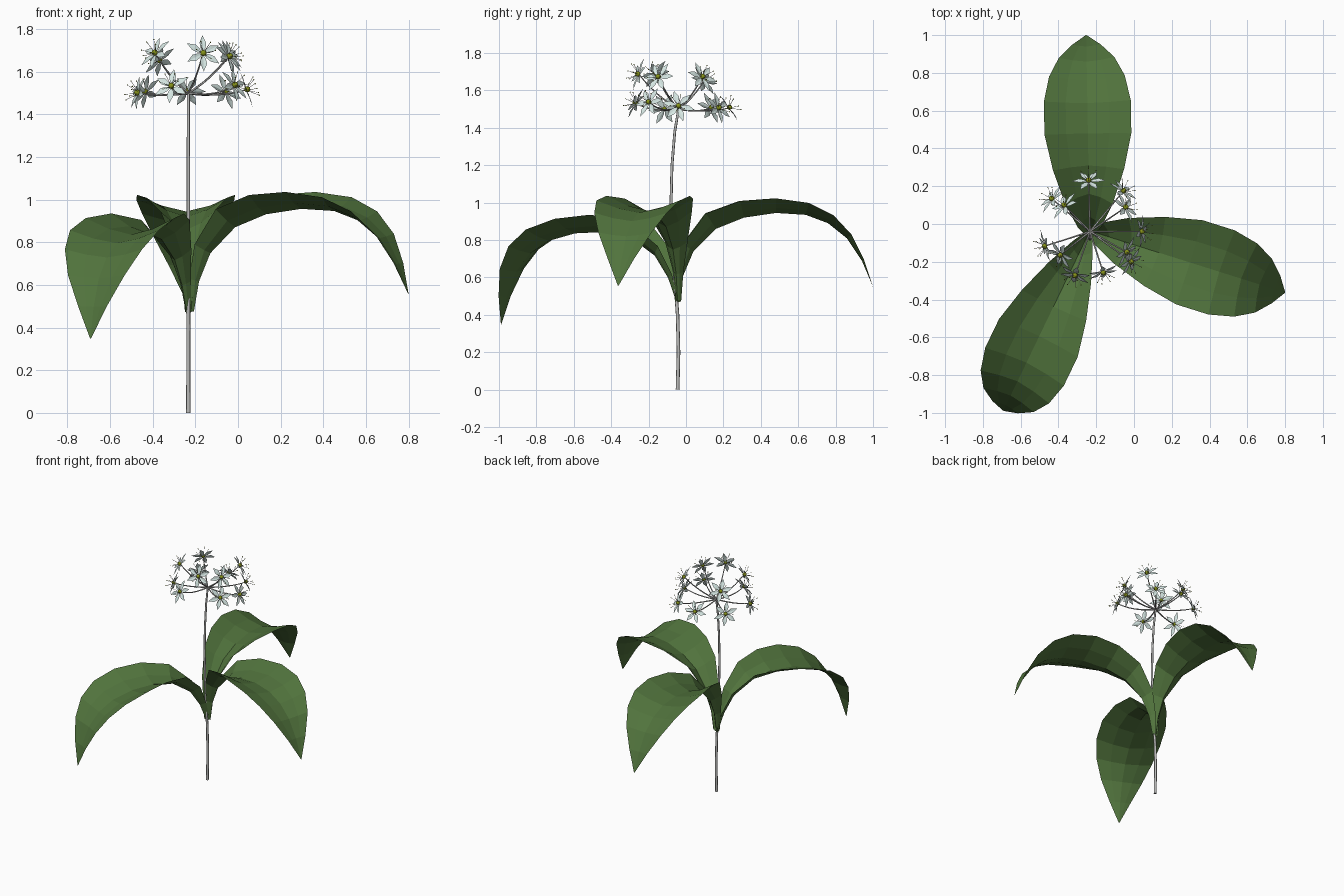
import bpy, bmesh, math
from mathutils import Vector, Matrix

cube = bpy.data.objects.get("Cube")
if cube:
    bpy.data.objects.remove(cube)


def material(name, rgb):
    m = bpy.data.materials.new(name)
    m.use_nodes = True
    m.diffuse_color = (*rgb, 1)
    bsdf = m.node_tree.nodes["Principled BSDF"]
    bsdf.inputs["Base Color"].default_value = (*rgb, 1)
    bsdf.inputs["Roughness"].default_value = 0.7
    return m


LEAF = material("leaf green", (0.082, 0.172, 0.046))
STEM = material("stem grey", (0.5, 0.5, 0.49))
PETAL = material("petal white", (0.68, 0.81, 0.78))
CENTRE = material("centre olive", (0.24, 0.29, 0.01))


def add_object(name, mesh):
    obj = bpy.data.objects.new(name, mesh)
    bpy.context.collection.objects.link(obj)
    return obj


def bm_object(name, bm, mat):
    mesh = bpy.data.meshes.new(name)
    bm.to_mesh(mesh)
    bm.free()
    mesh.materials.append(mat)
    return add_object(name, mesh)


def tube(name, points, radii, mat, sides=8):
    """Smooth tapered tube swept along the points."""
    bm = bmesh.new()
    rings = []
    for i, p in enumerate(points):
        t = points[min(i + 1, len(points) - 1)] - points[max(i - 1, 0)]
        q = Vector((0, 0, 1)).rotation_difference(t)
        angles = [2 * math.pi * k / sides for k in range(sides)]
        rings.append([bm.verts.new(p + q @ Vector((math.cos(a), math.sin(a), 0)) * radii[i])
                      for a in angles])
    for a, b in zip(rings, rings[1:]):
        for k in range(sides):
            n = (k + 1) % sides
            bm.faces.new((a[k], a[n], b[n], b[k])).smooth = True
    bm.faces.new(rings[0][::-1])
    bm.faces.new(rings[-1])
    return bm_object(name, bm, mat)


# Main stem with a gentle sway
HUB = Vector((-0.233, -0.04, 1.5))
sway = [(-0.045, 0), (-0.04, 0.2), (-0.045, 0.4), (-0.06, 0.6), (-0.073, 0.8),
        (-0.08, 1.0), (-0.075, 1.2), (-0.06, 1.38), (-0.04, 1.5)]
path = [Vector((HUB.x, y, z)) for y, z in sway]
tube("main_stem", path, [0.01 - 0.0004 * i for i in range(len(path))], STEM)

# Leaf profile: reach, height, half width, edge lift along the normal
PROFILE = [(0, 0, 0.014, 0.02), (0.025, 0.14, 0.028, 0.04), (0.08, 0.27, 0.062, 0.07),
           (0.2, 0.39, 0.125, 0.1), (0.35, 0.45, 0.188, 0.092), (0.52, 0.475, 0.23, 0.078),
           (0.68, 0.465, 0.23, 0.065), (0.8, 0.42, 0.2, 0.05), (0.9, 0.34, 0.147, 0.03),
           (0.98, 0.22, 0.075, 0.012), (1.04, 0.08, 0.002, 0)]


def leaf(name, base, heading, pitch, scale):
    bm = bmesh.new()
    rows = []
    for i, (r, z, w, lift) in enumerate(PROFILE):
        a = PROFILE[max(i - 1, 0)]
        b = PROFILE[min(i + 1, len(PROFILE) - 1)]
        t = Vector((b[0] - a[0], 0, b[1] - a[1])).normalized()
        normal = Vector((-t.z, 0, t.x))
        rows.append([bm.verts.new(Vector((r, s * w, z)) + normal * lift * abs(s) ** 1.5)
                     for s in (-1, -0.5, 0, 0.5, 1)])
    for a, b in zip(rows, rows[1:]):
        for k in range(4):
            bm.faces.new((a[k], b[k], b[k + 1], a[k + 1]))
    bm.transform(Matrix.Translation(base) @ Matrix.Rotation(math.radians(heading), 4, "Z")
                 @ Matrix.Rotation(math.radians(pitch), 4, "Y") @ Matrix.Scale(scale, 4))
    return bm_object(name, bm, LEAF)


leaf("back_leaf", (-0.235, -0.04, 0.47), 91, 0, 1)
leaf("left_leaf", (-0.207, -0.045, 0.475), -17.5, 0, 1.015)
leaf("front_right_leaf", (-0.24, -0.05, 0.465), 244.3, 10.8, 1.005)


# One flower, facing +z: six petals, six stamens and a round centre
def flower_mesh():
    bm = bmesh.new()

    def paint(verts, index):
        for f in {f for v in verts for f in v.link_faces}:
            f.material_index = index
            f.smooth = True

    for k in range(6):
        turn = Matrix.Rotation(k * math.pi / 3, 4, "Z")
        ridge = [bm.verts.new(turn @ Vector(p))
                 for p in ((0.004, 0, 0), (0.047, 0, 0.005), (0.09, 0, 0.004))]
        for side in (-1, 1):
            low = bm.verts.new(turn @ Vector((0.026, side * 0.012, 0.005)))
            mid = bm.verts.new(turn @ Vector((0.052, side * 0.0165, 0.008)))
            for loop in ((ridge[0], low, mid, ridge[1]), (ridge[1], mid, ridge[2])):
                bm.faces.new(loop if side < 0 else loop[::-1])
        # stamen filament and anther
        lean = Matrix.Rotation(math.radians(30 + 60 * k), 4, "Z") @ Matrix.Rotation(0.72, 4, "Y")
        rod = bmesh.ops.create_cone(bm, segments=4, radius1=0.0013, radius2=0.001, depth=0.065,
                                    matrix=lean @ Matrix.Translation((0, 0, 0.036)))
        paint(rod["verts"], 1)
        tip = bmesh.ops.create_icosphere(bm, subdivisions=1, radius=0.0032,
                                         matrix=lean @ Matrix.Translation((0, 0, 0.07)))
        paint(tip["verts"], 2)
    ball = bmesh.ops.create_icosphere(bm, subdivisions=2, radius=0.0145,
                                      matrix=Matrix.Translation((0, 0, 0.009)))
    paint(ball["verts"], 2)
    mesh = bpy.data.meshes.new("flower")
    bm.to_mesh(mesh)
    bm.free()
    for m in (PETAL, STEM, CENTRE):
        mesh.materials.append(m)
    return mesh


# Flower head: lower and upper flowers on curved stalks; the last value is the upward tilt
LOWER = [(-0.24, 0.225, 1.505, 0.7), (-0.06, 0.17, 1.505, 0.4), (0.035, -0.04, 1.515, 0.3),
         (-0.02, -0.195, 1.535, 0.35), (-0.31, -0.265, 1.53, 0.4), (-0.465, -0.115, 1.5, 0.25),
         (-0.43, 0.13, 1.505, 0.4)]
UPPER = [(-0.05, 0.085, 1.67, -0.2), (-0.045, -0.145, 1.67, -0.3), (-0.165, -0.25, 1.685, -0.5),
         (-0.385, -0.16, 1.685, -0.3), (-0.365, 0.095, 1.65, -0.2)]
bloom = flower_mesh()
for i, (*p, tilt) in enumerate(LOWER + UPPER):
    end = Vector(p)
    out = end - HUB
    flat = Vector((out.x, out.y, 0))
    face = (out + Vector((0, 0, tilt * flat.length))).normalized()
    f = add_object(f"flower_{i + 1}", bloom)
    f.matrix_world = (Matrix.Translation(end) @ face.to_track_quat("Z", "Y").to_matrix().to_4x4()
                      @ Matrix.Rotation(0.4 * i, 4, "Z"))
    bend = HUB + flat * 0.6 + Vector((0, 0, out.z * 0.4 if i >= len(LOWER) else -0.02))
    curve = [HUB * (1 - t) ** 2 + bend * 2 * t * (1 - t) + end * t * t
             for t in (j / 6 for j in range(7))]
    tube(f"flower_stalk_{i + 1}", curve, [0.005 - 0.0003 * j for j in range(7)], STEM, 6)
